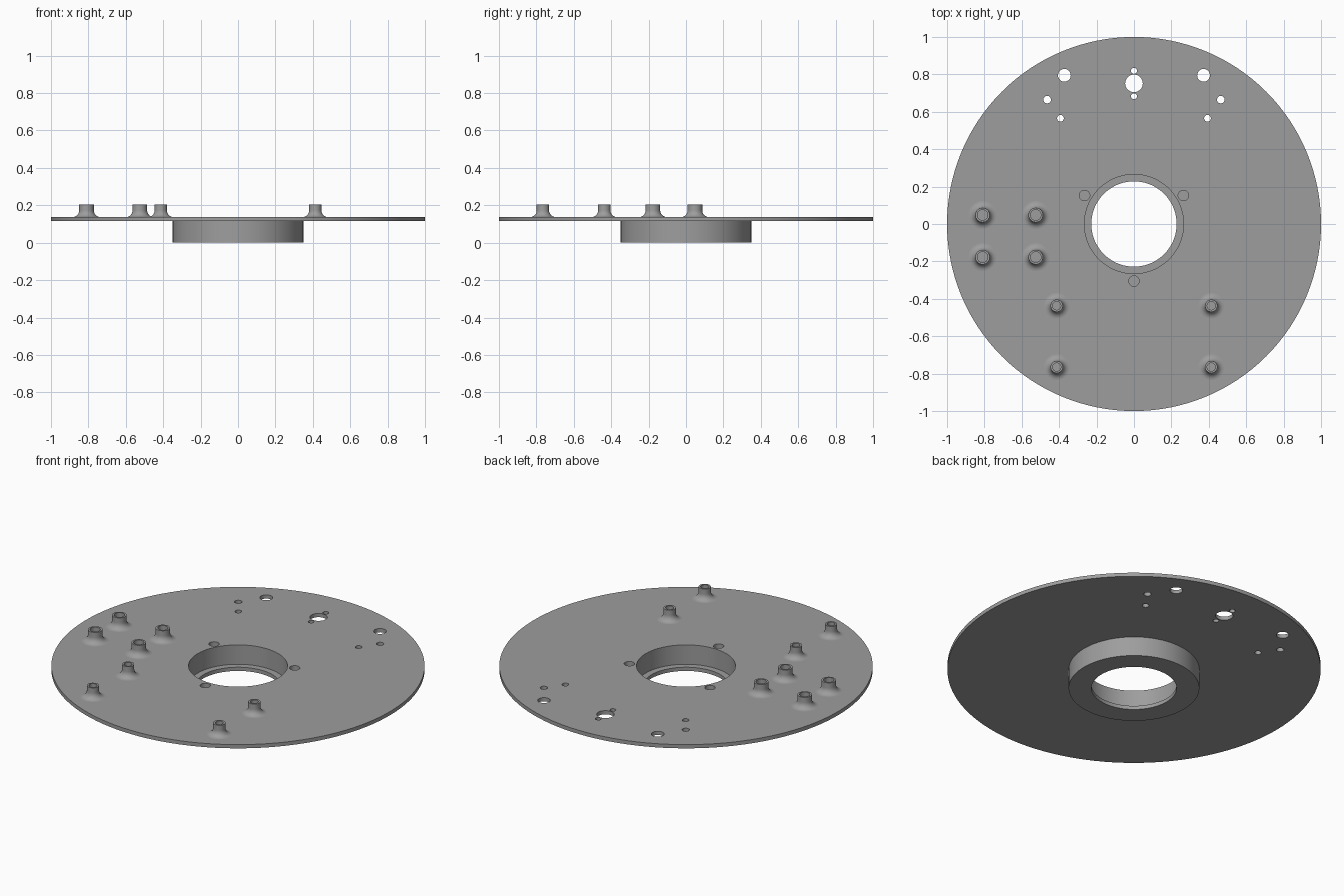
import bpy, bmesh, math
from mathutils import Matrix

if "Cube" in bpy.data.objects:
    bpy.data.objects.remove(bpy.data.objects["Cube"])

TOP, UNDER = 0.137, 0.115   # disc faces
POST_TOP = 0.203

grey = bpy.data.materials.new("mid grey")
grey.diffuse_color = (0.34, 0.34, 0.34, 1)
grey.use_nodes = True
grey.node_tree.nodes["Principled BSDF"].inputs["Base Color"].default_value = grey.diffuse_color


def finish(bm, name):
    bmesh.ops.recalc_face_normals(bm, faces=bm.faces)
    mesh = bpy.data.meshes.new(name)
    bm.to_mesh(mesh)
    bm.free()
    mesh.materials.append(grey)
    obj = bpy.data.objects.new(name, mesh)
    bpy.context.collection.objects.link(obj)
    return obj


def activate(obj):
    bpy.ops.object.select_all(action='DESELECT')
    obj.select_set(True)
    bpy.context.view_layer.objects.active = obj


def smooth(obj):
    activate(obj)
    bpy.ops.object.shade_smooth_by_angle(angle=math.radians(30))


def lathe(name, profile, steps, closed):
    """Revolve an (r, z) profile around the z axis."""
    bm = bmesh.new()
    vs = [bm.verts.new((r, 0, z)) for r, z in profile]
    es = [bm.edges.new(p) for p in zip(vs, vs[1:])]
    if closed:
        es.append(bm.edges.new((vs[-1], vs[0])))
    bmesh.ops.spin(bm, geom=vs + es, cent=(0, 0, 0), axis=(0, 0, 1),
                   angle=math.tau, steps=steps)
    bmesh.ops.remove_doubles(bm, verts=bm.verts, dist=1e-5)
    return finish(bm, name)


# Disc with hub below and a stepped bore through the middle
disc = lathe("disc_and_hub", [
    (0.265, TOP), (1.0, TOP), (1.0, UNDER), (0.35, UNDER), (0.35, 0),
    (0.228, 0), (0.228, 0.022), (0.265, 0.022)], 128, True)

# Holes: x, y, radius, lowest z
holes = [(0, 0.752, 0.047, 0.05), (0, 0.819, 0.016, 0.05), (0, 0.683, 0.016, 0.05)]
for s in (-1, 1):
    holes += [(s * 0.372, 0.795, 0.034, 0.05),
              (s * 0.464, 0.665, 0.020, 0.05),
              (s * 0.393, 0.565, 0.018, 0.05)]
# Blind screw holes around the bore
for deg in (30, 150, 270):
    a = math.radians(deg)
    holes.append((0.305 * math.cos(a), 0.305 * math.sin(a), 0.028, 0.05))

bm = bmesh.new()
for x, y, r, low in holes:
    bmesh.ops.create_cone(bm, cap_ends=True, segments=32, radius1=r, radius2=r,
                          depth=0.2 - low,
                          matrix=Matrix.Translation((x, y, (0.2 + low) / 2)))
cutter = finish(bm, "hole_cutter")
cutter.hide_render = True
cut = disc.modifiers.new("holes", 'BOOLEAN')
cut.operation = 'DIFFERENCE'
cut.solver = 'EXACT'
cut.object = cutter
activate(disc)
bpy.ops.object.modifier_apply(modifier=cut.name)
bpy.data.objects.remove(cutter)
smooth(disc)


# Flared standoff posts with blind holes
def post(name, x, y, r, bore, flare):
    profile = [(0, TOP + 0.004), (bore, TOP + 0.004), (bore, POST_TOP), (r, POST_TOP)]
    for i in range(9):
        a = math.radians(90 * i / 8)
        profile.append((r + flare * (1 - math.cos(a)),
                        TOP + flare * (1 - math.sin(a))))
    obj = lathe(name, profile, 32, False)
    obj.location = (x, y, 0)
    smooth(obj)


for x in (-0.81, -0.525):
    for y in (0.048, -0.177):
        post("large_standoff", x, y, 0.039, 0.028, 0.036)
for x in (-0.413, 0.413):
    for y in (-0.437, -0.765):
        post("small_standoff", x, y, 0.033, 0.022, 0.036)
